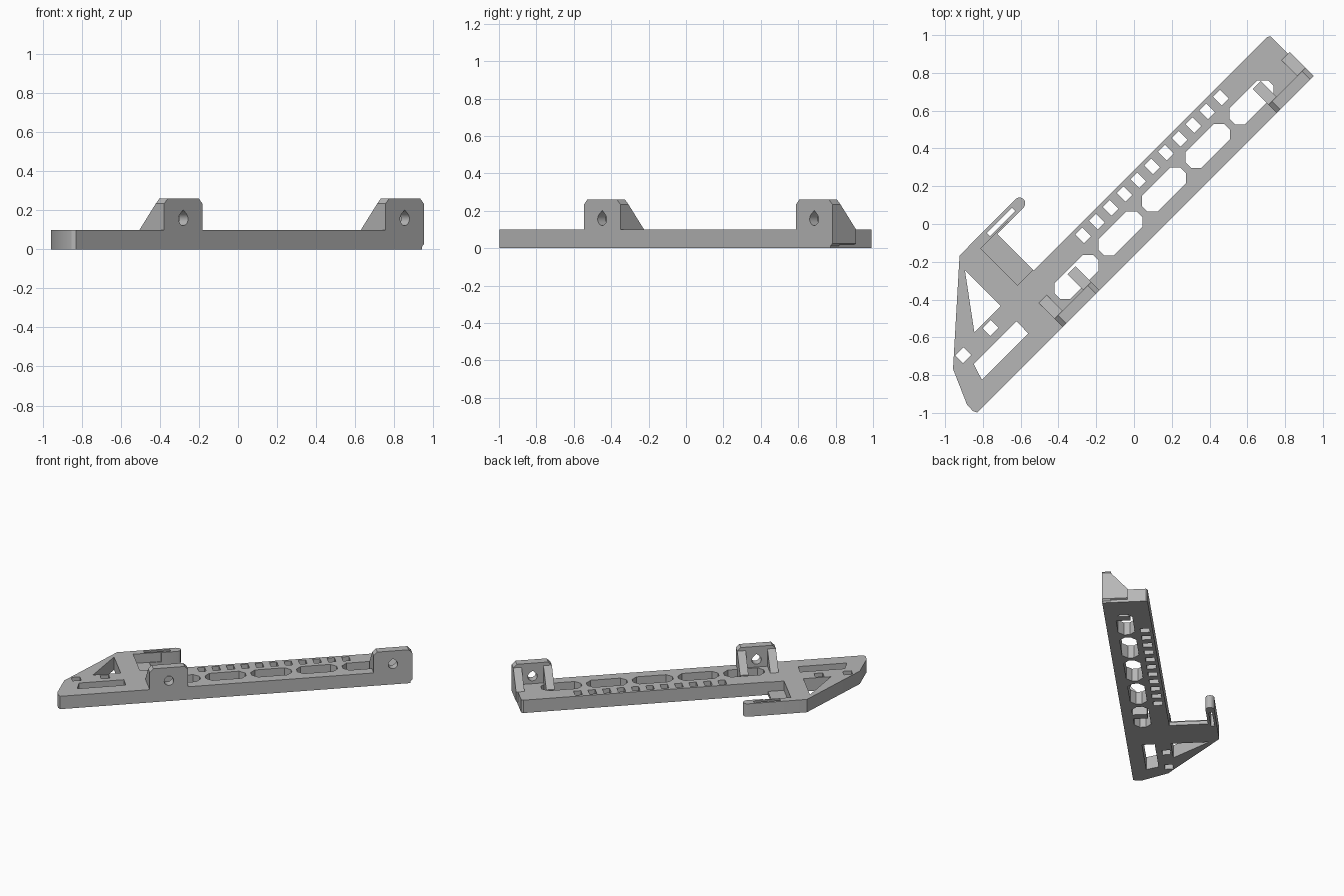
import bpy, bmesh, math
from mathutils import Matrix

if "Cube" in bpy.data.objects:
    bpy.data.objects.remove(bpy.data.objects["Cube"])

# Everything is drawn in a local frame: u along the bar, v across it,
# and the finished part is turned 45 degrees about z at the end.
H = 0.10          # bar thickness
EDGE = -0.119     # v of the straight long side

gray = bpy.data.materials.new("plain_gray")
gray.diffuse_color = (0.47, 0.47, 0.47, 1)
gray.use_nodes = True
gray.node_tree.nodes["Principled BSDF"].inputs["Base Color"].default_value = gray.diffuse_color


def add_prism(bm, pts, place, lo, hi):
    """Extrude a closed 2D profile from lo to hi; place maps (a, b, t) to xyz."""
    low = [bm.verts.new(place(a, b, lo)) for a, b in pts]
    top = [bm.verts.new(place(a, b, hi)) for a, b in pts]
    bm.faces.new(low[::-1])
    bm.faces.new(top)
    n = len(pts)
    for i in range(n):
        j = (i + 1) % n
        bm.faces.new((low[i], low[j], top[j], top[i]))


def make(name, prisms):
    bm = bmesh.new()
    for p in prisms:
        add_prism(bm, *p)
    bmesh.ops.recalc_face_normals(bm, faces=bm.faces)
    me = bpy.data.meshes.new(name)
    bm.to_mesh(me)
    bm.free()
    me.materials.append(gray)
    ob = bpy.data.objects.new(name, me)
    bpy.context.collection.objects.link(ob)
    return ob


def boolean(target, other, op):
    m = target.modifiers.new(op, 'BOOLEAN')
    m.operation, m.solver, m.object = op, 'EXACT', other
    bpy.context.view_layer.objects.active = target
    bpy.ops.object.modifier_apply(modifier=m.name)
    bpy.data.objects.remove(other)


def flat(u, v, z): return (u, v, z)          # plan profile
def along_v(u, z, v): return (u, v, z)       # profile seen from the long side
def along_u(v, z, u): return (u, v, z)       # profile seen from the end


def box(u, v, lu, lv, c=0.0):
    """Rectangle with optional chamfered corners."""
    a, b = lu / 2, lv / 2
    if not c:
        return [(u-a, v-b), (u+a, v-b), (u+a, v+b), (u-a, v+b)]
    return [(u-a+c, v-b), (u+a-c, v-b), (u+a, v-b+c), (u+a, v+b-c),
            (u+a-c, v+b), (u-a+c, v+b), (u-a, v+b-c), (u-a, v-b+c)]


# Bar with pointed foot and hooked side arm
arm_v, arm_r = 0.506, 0.031
tip = [(-0.351 + arm_r * math.cos(t), arm_v + arm_r * math.sin(t))
       for t in (math.radians(-90 + 30 * i) for i in range(7))]
outline = [(-1.293, EDGE), (1.213, EDGE), (1.213, 0.19), (1.2, 0.2015),
           (-0.55, 0.2015), (-0.55, arm_v - arm_r)] + tip + [
           (-0.771, 0.535), (-1.22, 0.135), (-1.302, -0.052), (-1.303, -0.097)]
bar = make("rail_body", [(outline, flat, 0, H)])

# Through holes: ladder row, large slots, foot windows, arm slot
plans = [box(-0.233 + 0.1032 * i, 0.148, 0.052, 0.066) for i in range(11)]
plans += [box(u, 0.148, 0.062, 0.058) for u in (-0.926, -1.131)]
plans += [box(-0.413 + 0.327 * i, 0.016, 0.288, 0.118, 0.038) for i in range(5)]
plans += [[(-0.806, 0.46), (-1.004, 0.191), (-0.806, 0.191)],
          [(-0.803, 0.076), (-1.124, 0.076), (-1.153, -0.014), (-0.806, -0.014)],
          box(-0.49, 0.506, 0.19, 0.024)]
holes = make("hole_cutter", [(p, flat, -0.1, 0.3) for p in plans])
boolean(bar, holes, 'DIFFERENCE')

# Recessed floor between the arm and the bar
pocket = make("pocket_cutter", [(box(-0.565, 0.344, 0.2, 0.276), flat, 0.028, 0.3)])
# keep the arm: the pocket stops at its inner face
boolean(bar, pocket, 'DIFFERENCE')

# Two mounting tabs: upright plate, two sloped gussets, teardrop screw hole
for u0 in (-0.653, 0.95):
    L = 0.276
    plate = make("mounting_tab",
                 [(box(u0 + L / 2, 0.13, L, 0.26, 0.026), along_v, EDGE, -0.058)])
    for s in (u0, u0 + L - 0.06):
        web = make("gusset", [([(-0.11, 0.0), (0.06, 0.0), (0.06, H),
                                (-0.058, 0.234), (-0.11, 0.234)],
                               along_u, s, s + 0.06)])
        if s > 1.1:   # trim the web under the end chamfer of the plate
            for v in web.data.vertices:
                if v.co.z == 0 and v.co.x > 1.2:
                    v.co.z = 0.026
        boolean(plate, web, 'UNION')
    r, cu, cz = 0.034, u0 + L / 2, 0.156
    drop = [(cu + r * math.cos(t), cz + r * math.sin(t))
            for t in (math.radians(140 + 260 * i / 20) for i in range(21))]
    drop.append((cu, cz + 0.046))
    screw = make("screw_cutter", [(drop, along_v, -0.3, 0.0)])
    boolean(plate, screw, 'DIFFERENCE')
    boolean(bar, plate, 'UNION')

# Turn into place and keep crisp edges
bar.data.transform(Matrix.Rotation(math.radians(45), 4, 'Z'))
bpy.ops.object.select_all(action='DESELECT')
bar.select_set(True)
bpy.context.view_layer.objects.active = bar
bpy.ops.object.shade_smooth_by_angle(angle=math.radians(25))
